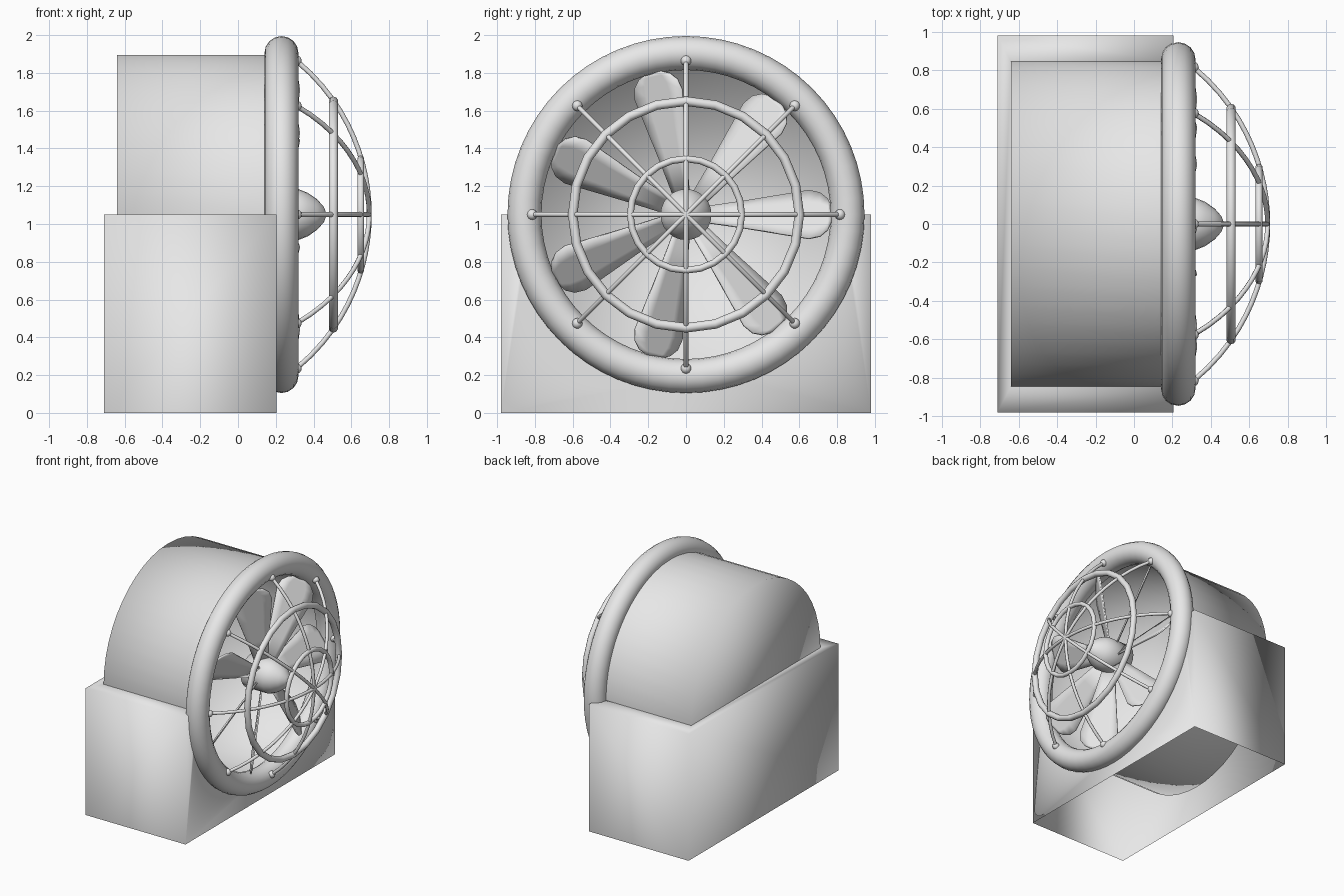
import bpy, bmesh
from math import sin, cos, pi, sqrt, radians
from mathutils import Vector

cube = bpy.data.objects.get("Cube")
if cube:
    bpy.data.objects.remove(cube, do_unlink=True)

AXIS_Z = 1.05      # height of the fan axis, which runs along x
DRUM_R = 0.845

grey = bpy.data.materials.new("plain grey")
grey.use_nodes = True
grey.diffuse_color = (0.8, 0.8, 0.8, 1)
grey.node_tree.nodes["Principled BSDF"].inputs["Base Color"].default_value = (0.8, 0.8, 0.8, 1)


def polar(x, r, a):
    """Point at radius r and angle a around the fan axis."""
    return Vector((x, r * cos(a), AXIS_Z + r * sin(a)))


def finish(bm, name):
    bmesh.ops.remove_doubles(bm, verts=bm.verts, dist=0.0005)
    bmesh.ops.recalc_face_normals(bm, faces=bm.faces)
    for f in bm.faces:
        f.smooth = True
    mesh = bpy.data.meshes.new(name)
    bm.to_mesh(mesh)
    bm.free()
    mesh.materials.append(grey)
    obj = bpy.data.objects.new(name, mesh)
    bpy.context.collection.objects.link(obj)
    return obj


def lathe(name, profile, steps, cap=False):
    """Spin (x, radius) points around the fan axis."""
    bm = bmesh.new()
    rings = [[bm.verts.new(polar(x, r, 2 * pi * i / steps)) for i in range(steps)]
             for x, r in profile]
    for a, b in zip(rings, rings[1:]):
        for i in range(steps):
            j = (i + 1) % steps
            bm.faces.new((a[i], a[j], b[j], b[i]))
    if cap:
        bm.faces.new(rings[0])
    return finish(bm, name)


def torus(name, x, major, minor, steps, sides):
    bpy.ops.mesh.primitive_torus_add(
        major_radius=major, minor_radius=minor, major_segments=steps,
        minor_segments=sides, location=(x, 0, AXIS_Z), rotation=(0, pi / 2, 0))
    obj = bpy.context.object
    obj.name = name
    obj.data.materials.append(grey)
    bpy.ops.object.shade_smooth()


# Base box, open below, with the drum's outline cut from its top and front
bm = bmesh.new()
X0, X1, Y, BACK = -0.71, 0.205, 0.98, -0.64


def face(points):
    bm.faces.new([bm.verts.new(p) for p in points])


face([(X0, -Y, 0), (X0, Y, 0), (X0, Y, AXIS_Z), (X0, -Y, AXIS_Z)])
for y in (-Y, Y):
    face([(X0, y, 0), (X1, y, 0), (X1, y, AXIS_Z), (X0, y, AXIS_Z)])
face([(X0, -Y, AXIS_Z), (X1, -Y, AXIS_Z), (X1, -DRUM_R, AXIS_Z), (BACK, -DRUM_R, AXIS_Z),
      (BACK, DRUM_R, AXIS_Z), (X1, DRUM_R, AXIS_Z), (X1, Y, AXIS_Z), (X0, Y, AXIS_Z)])
arc = [polar(X1, DRUM_R, -pi * i / 24) for i in range(25)]
face([(X1, -Y, 0), (X1, Y, 0), (X1, Y, AXIS_Z)] + arc + [(X1, -Y, AXIS_Z)])
finish(bm, "base_box")

# Drum housing, closed at the back
lathe("drum", [(BACK, DRUM_R), (0.23, DRUM_R)], 48, cap=True)

# Front rim
torus("front_rim", 0.23, 0.855, 0.09, 64, 16)

# Hub with a rounded nose
lathe("hub", [(0.12, 0.135), (0.32, 0.135), (0.37, 0.115), (0.42, 0.08),
              (0.455, 0.04), (0.47, 0.0)], 24, cap=True)

# Seven pitched blades
STATIONS = [(0.1, 0.05), (0.3, 0.085), (0.5, 0.125), (0.65, 0.155),
            (0.71, 0.14), (0.75, 0.1), (0.77, 0.05)]
PITCH = radians(35)
bm = bmesh.new()
for k in range(7):
    a = 2 * pi * k / 7
    along = Vector((0, cos(a), sin(a)))
    chord = Vector((-sin(PITCH), -sin(a) * cos(PITCH), cos(a) * cos(PITCH)))
    rows = []
    for r, w in STATIONS:
        mid = Vector((0.235, 0, AXIS_Z)) + along * r
        rows.append([bm.verts.new(mid + chord * w * s) for s in (-1, -0.5, 0, 0.5, 1)])
    for p, q in zip(rows, rows[1:]):
        for i in range(4):
            bm.faces.new((p[i], p[i + 1], q[i + 1], q[i]))
blades = finish(bm, "fan_blades")
thick = blades.modifiers.new("thickness", "SOLIDIFY")
thick.thickness = 0.012
thick.offset = 0

# Guard: four domed wires crossing at the tip, two hoops and end balls
DOME_R, TIP, REACH = 1.053, 0.695, 0.815


def dome_x(r):
    return TIP - DOME_R + sqrt(DOME_R ** 2 - r * r)


curve = bpy.data.curves.new("guard_wires", "CURVE")
curve.dimensions = "3D"
curve.bevel_depth = 0.013
curve.bevel_resolution = 2
curve.use_fill_caps = True
curve.materials.append(grey)
for k in range(4):
    spline = curve.splines.new("POLY")
    spline.points.add(24)
    for i, pt in enumerate(spline.points):
        r = REACH * (i / 12 - 1)
        pt.co = (*polar(dome_x(r), r, k * pi / 4), 1)
wires = bpy.data.objects.new("guard_wires", curve)
bpy.context.collection.objects.link(wires)

torus("guard_outer_hoop", 0.505, 0.6, 0.025, 24, 10)
torus("guard_inner_hoop", 0.65, 0.295, 0.018, 24, 10)

for k in range(8):
    bpy.ops.mesh.primitive_uv_sphere_add(
        segments=12, ring_count=8, radius=0.028,
        location=polar(dome_x(REACH), REACH, k * pi / 4))
    ball = bpy.context.object
    ball.name = "guard_end_ball"
    ball.data.materials.append(grey)
    bpy.ops.object.shade_smooth()
